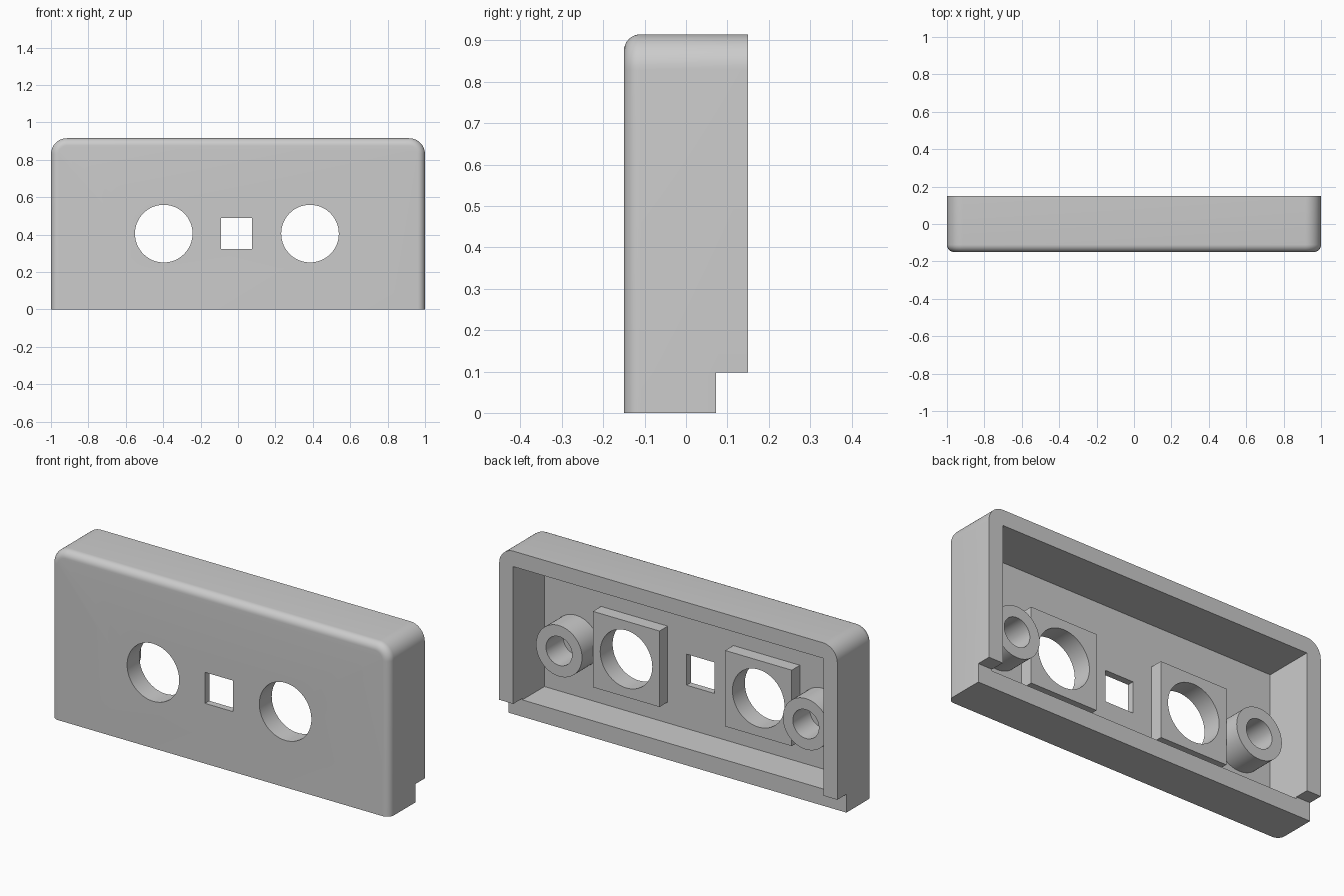
import bpy, bmesh, math
from mathutils import Matrix, Vector

if "Cube" in bpy.data.objects:
    bpy.data.objects.remove(bpy.data.objects["Cube"])

W, TOP, FRONT, BACK = 1.0, 0.915, -0.15, 0.15   # outer extents
WALL, FLOOR = 0.083, -0.114                     # wall thickness, inner face of front panel
R_CORNER, R_EDGE = 0.085, 0.04
MID = 0.405                                     # height of the openings

mat = bpy.data.materials.new("grey plastic")
mat.use_nodes = True
GREY = (0.6, 0.6, 0.6, 1)
mat.diffuse_color = GREY
mat.node_tree.nodes["Principled BSDF"].inputs["Base Color"].default_value = GREY


def add(name, bm):
    bmesh.ops.recalc_face_normals(bm, faces=bm.faces)
    mesh = bpy.data.meshes.new(name)
    bm.to_mesh(mesh)
    bm.free()
    obj = bpy.data.objects.new(name, mesh)
    bpy.context.collection.objects.link(obj)
    mesh.materials.append(mat)
    return obj


def box(name, x0, x1, y0, y1, z0, z1):
    bm = bmesh.new()
    size = Vector((x1 - x0, y1 - y0, z1 - z0))
    centre = Vector((x0 + x1, y0 + y1, z0 + z1)) / 2
    bmesh.ops.create_cube(bm, size=1, matrix=Matrix.Translation(centre) @ Matrix.Diagonal(size).to_4x4())
    return add(name, bm)


def rod(name, x, z, r, y0, y1):
    bm = bmesh.new()
    place = Matrix.Translation((x, (y0 + y1) / 2, z)) @ Matrix.Rotation(math.pi / 2, 4, "X")
    bmesh.ops.create_cone(bm, cap_ends=True, segments=64, radius1=r, radius2=r, depth=y1 - y0, matrix=place)
    return add(name, bm)


def boolean(target, other, op="DIFFERENCE"):
    mod = target.modifiers.new(op.title(), "BOOLEAN")
    mod.operation, mod.object, mod.solver = op, other, "EXACT"
    bpy.context.view_layer.objects.active = target
    bpy.ops.object.modifier_apply(modifier=mod.name)
    bpy.data.objects.remove(other)


# Outer body: arch profile with rounded top corners, filleted around the front
bm = bmesh.new()
outline = [(W, -0.2)]
for side, start in ((1, 0), (-1, math.pi / 2)):
    for i in range(13):
        a = start + math.pi / 2 * i / 12
        outline.append((side * (W - R_CORNER) + R_CORNER * math.cos(a),
                        TOP - R_CORNER + R_CORNER * math.sin(a)))
outline.append((-W, -0.2))
face = bm.faces.new([bm.verts.new((x, FRONT, z)) for x, z in outline])
rim = list(face.edges)
ext = bmesh.ops.extrude_face_region(bm, geom=[face], use_keep_orig=True)
bmesh.ops.translate(bm, verts=[v for v in ext["geom"] if isinstance(v, bmesh.types.BMVert)],
                    vec=(0, BACK - FRONT, 0))
bmesh.ops.recalc_face_normals(bm, faces=bm.faces)
bmesh.ops.bevel(bm, geom=rim, offset=R_EDGE, segments=8, profile=0.5, affect="EDGES")
cover = add("cover", bm)

# Flat bottom, hollow back and full-width step along the lower back edge
boolean(cover, box("trim", -2, 2, -1, 1, -1, 0))
boolean(cover, box("cavity", WALL - W, W - WALL, FLOOR, 1, 0.09, TOP - WALL))
boolean(cover, box("step", -2, 2, 0.073, 1, -1, 0.098))

# Square pads around the round openings
for x in (0.385, -0.397):
    boolean(cover, box("pad", x - 0.197, x + 0.197, FLOOR - 0.01, -0.045, MID - 0.203, MID + 0.203), "UNION")
    boolean(cover, rod("opening", x, MID, 0.154, -1, 1))

# Central square window
boolean(cover, box("window", -0.09, 0.076, -1, 1, 0.322, 0.488))

# Hollow screw bosses
for name, x in (("left_boss", 0.73), ("right_boss", -0.73)):
    boss = rod(name, x, 0.385, 0.136, FLOOR - 0.005, 0.03)
    boolean(boss, rod("bore", x, 0.385, 0.077, FLOOR, 1))

for obj in [o for o in bpy.data.objects if o.name in ("cover", "left_boss", "right_boss")]:
    bpy.ops.object.select_all(action="DESELECT")
    obj.select_set(True)
    bpy.context.view_layer.objects.active = obj
    bpy.ops.object.shade_smooth_by_angle(angle=math.radians(30))
